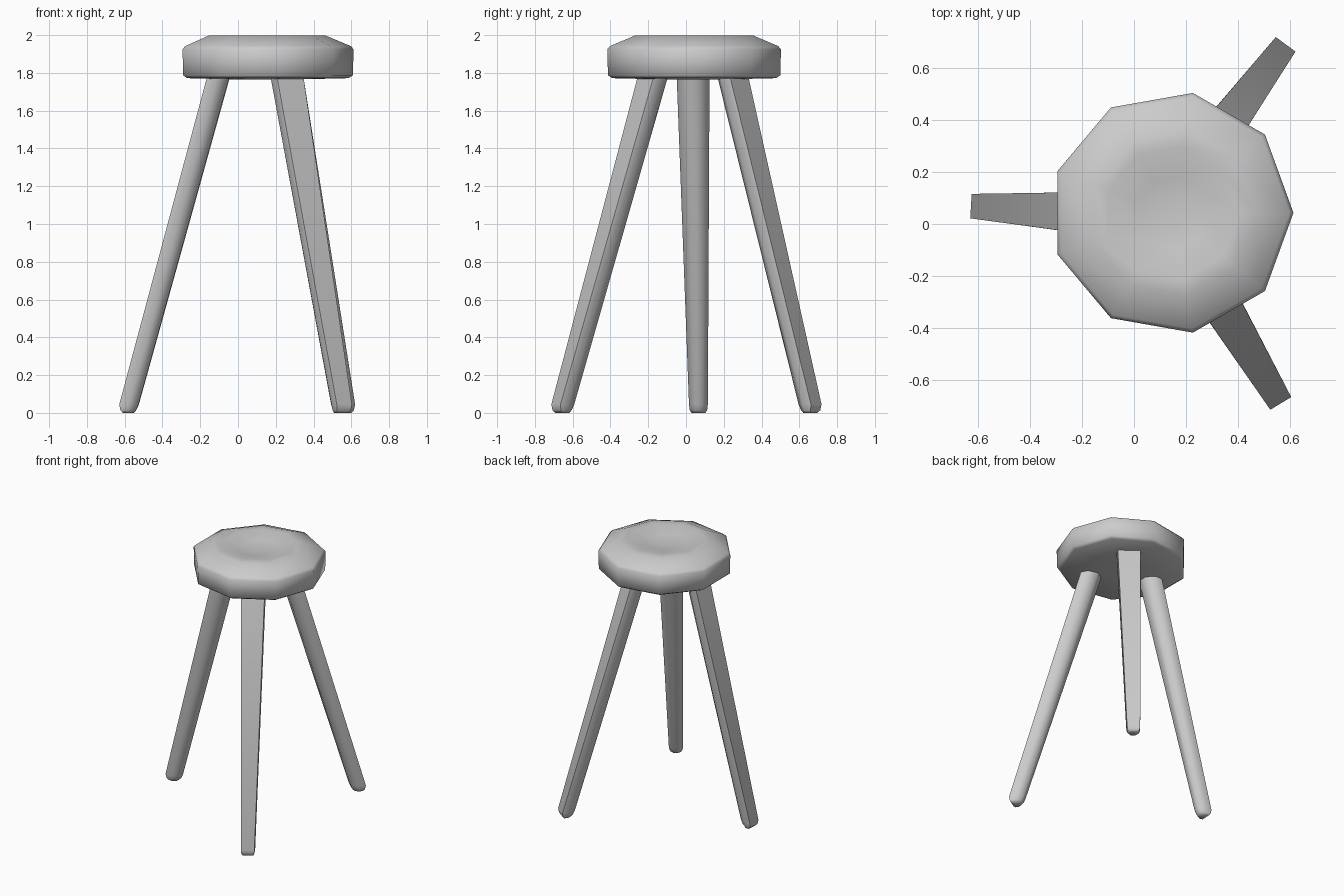
import bpy, bmesh
from math import cos, sin, radians
from mathutils import Vector

if "Cube" in bpy.data.objects:
    bpy.data.objects.remove(bpy.data.objects["Cube"])


def loft(name, rings, angle):
    """Skin a list of equal-length point rings and cap both ends."""
    bm = bmesh.new()
    loops = [[bm.verts.new(p) for p in ring] for ring in rings]
    for a, b in zip(loops, loops[1:]):
        n = len(a)
        for i in range(n):
            j = (i + 1) % n
            bm.faces.new((a[i], a[j], b[j], b[i]))
    bm.faces.new(list(reversed(loops[0])))
    bm.faces.new(loops[-1])
    bmesh.ops.recalc_face_normals(bm, faces=bm.faces)
    mesh = bpy.data.meshes.new(name)
    bm.to_mesh(mesh)
    bm.free()
    obj = bpy.data.objects.new(name, mesh)
    bpy.context.collection.objects.link(obj)
    bpy.ops.object.select_all(action='DESELECT')
    obj.select_set(True)
    bpy.context.view_layer.objects.active = obj
    bpy.ops.object.shade_smooth_by_angle(angle=radians(angle))
    return obj


# Nine-sided seat with a dished top: (radius, height) profile from bottom to top
CENTRE = (0.145, 0.043)
SEAT = [(0.15, 1.765), (0.44, 1.772), (0.463, 1.787), (0.467, 1.925),
        (0.452, 1.942), (0.32, 1.997), (0.26, 1.998), (0.14, 1.972), (0.06, 1.965)]
loft("seat", [[(CENTRE[0] + r * cos(radians(40 * i)),
                CENTRE[1] + r * sin(radians(40 * i)), z) for i in range(9)]
              for r, z in SEAT], 60)

# Leg cross-section: flat full-width outer face, narrower inner face (out, side)
SECTION = [(0.5, -0.47), (0.5, 0.47), (0.0, 0.5), (-0.5, 0.22),
           (-0.5, -0.22), (0.0, -0.5)]


def leg(name, foot, top):
    foot, top = Vector(foot), Vector(top)
    out = (foot - top).normalized()
    side = Vector((-out.y, out.x))
    rings = []
    # (height, width, thickness): rounded foot, then a taper widening upward
    for z, w, t in [(0.0, 0.075, 0.055), (0.014, 0.092, 0.08),
                    (0.045, 0.10, 0.10), (1.80, 0.175, 0.115)]:
        c = foot.lerp(top, max(z - 0.03, 0) / 1.73)
        rings.append([(*(c + out * (a * t) + side * (b * w)), z) for a, b in SECTION])
    loft(name, rings, 62)


# Three splayed legs
leg("left_leg", (-0.58, 0.066), (-0.107, 0.038))
leg("back_right_leg", (0.555, 0.653), (0.25, 0.24))
leg("front_right_leg", (0.54, -0.65), (0.25, -0.17))
